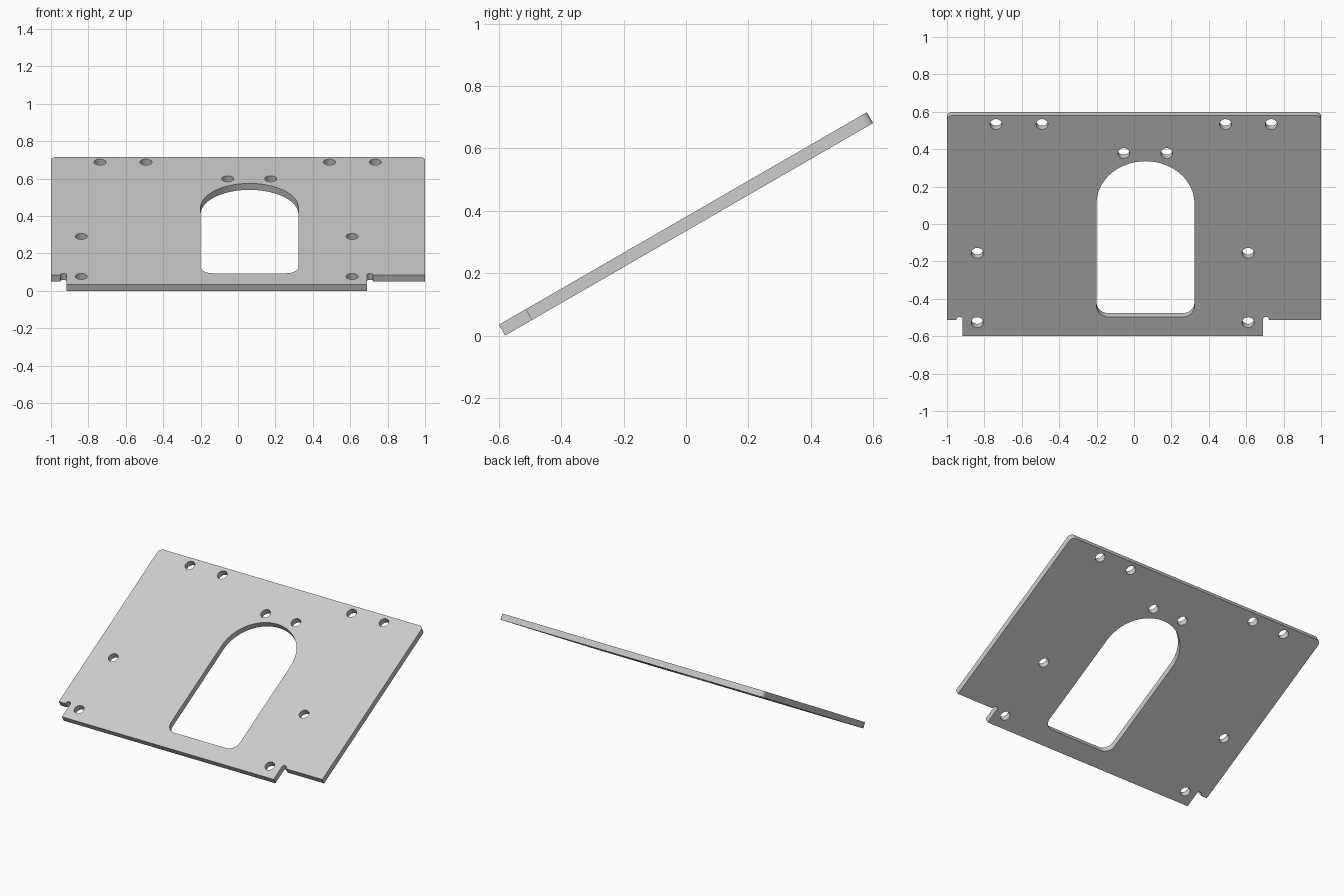
import bpy, bmesh
from math import radians, cos, sin, pi
from mathutils import Matrix

cube = bpy.data.objects.get("Cube")
if cube:
    bpy.data.objects.remove(cube, do_unlink=True)

HALF_LEN, HALF_THICK, TILT = 0.681, 0.02, radians(30)
STEP = -0.582                      # edge of the two front corner notches


def arc(cx, cy, r, start, end, n):
    """Points on an arc, angles in degrees."""
    angles = [radians(start + (end - start) * i / n) for i in range(n + 1)]
    return [(cx + r * cos(a), cy + r * sin(a)) for a in angles]


def circle(cx, cy, r, n=32):
    return arc(cx, cy, r, 0, 360, n)[:-1]


# Outer outline: tab at the front, notches with round reliefs, rounded back corners
tab_l, tab_r, relief, corner = -0.917, 0.69, 0.016, 0.03
outline = [(tab_l, -HALF_LEN), (tab_r, -HALF_LEN)]
outline += arc(tab_r + relief, STEP + 0.004, relief, 180, 0, 12)
outline += [(tab_r + 2 * relief, STEP), (1, STEP)]
outline += arc(1 - corner, HALF_LEN - corner, corner, 0, 90, 8)
outline += arc(corner - 1, HALF_LEN - corner, corner, 90, 180, 8)
outline += [(-1, STEP), (tab_l - 2 * relief, STEP)]
outline += arc(tab_l - relief, STEP + 0.004, relief, 180, 0, 12)

# Arched window with small rounded lower corners
left, right, low, top, fillet = -0.2, 0.323, -0.562, 0.399, 0.065
mid, rad = (left + right) / 2, (right - left) / 2
window = arc(mid, top - rad, rad, 0, 180, 48)
window += arc(left + fillet, low + fillet, fillet, 180, 270, 10)
window += arc(right - fillet, low + fillet, fillet, 270, 360, 10)

# Bolt holes, in rows along the slope
rows = {0.627: (-0.738, -0.492, 0.489, 0.734),
        0.448: (-0.055, 0.175),
        -0.168: (-0.838, 0.61),
        -0.596: (-0.838, 0.61)}
holes = [circle(x, u, 0.032) for u, xs in rows.items() for x in xs]

# Fill the profile and extrude it
curve = bpy.data.curves.new("plate_profile", "CURVE")
curve.dimensions = "2D"
curve.fill_mode = "BOTH"
curve.extrude = HALF_THICK
for loop in [outline, window] + holes:
    spline = curve.splines.new("POLY")
    spline.points.add(len(loop) - 1)
    for point, (x, y) in zip(spline.points, loop):
        point.co = (x, y, 0, 1)
    spline.use_cyclic_u = True
helper = bpy.data.objects.new("plate_profile", curve)
bpy.context.collection.objects.link(helper)
bpy.context.view_layer.update()
mesh = bpy.data.meshes.new_from_object(
    helper.evaluated_get(bpy.context.evaluated_depsgraph_get()))
bpy.data.objects.remove(helper, do_unlink=True)

# Weld, tilt and stand on the floor
bm = bmesh.new()
bm.from_mesh(mesh)
bmesh.ops.remove_doubles(bm, verts=bm.verts, dist=0.0002)
bmesh.ops.recalc_face_normals(bm, faces=bm.faces)
bm.transform(Matrix.Rotation(TILT, 4, "X"))
lowest = min(v.co.z for v in bm.verts)
bmesh.ops.translate(bm, verts=bm.verts, vec=(0, 0, -lowest))
bm.to_mesh(mesh)
bm.free()

plate = bpy.data.objects.new("mounting_plate", mesh)
bpy.context.collection.objects.link(plate)

# Single light grey
grey = bpy.data.materials.new("light_grey")
grey.use_nodes = True
colour = (0.6, 0.6, 0.6, 1)
grey.diffuse_color = colour
grey.node_tree.nodes["Principled BSDF"].inputs["Base Color"].default_value = colour
mesh.materials.clear()
mesh.materials.append(grey)

bpy.ops.object.select_all(action="DESELECT")
plate.select_set(True)
bpy.context.view_layer.objects.active = plate
bpy.ops.object.shade_smooth_by_angle(angle=radians(30))
